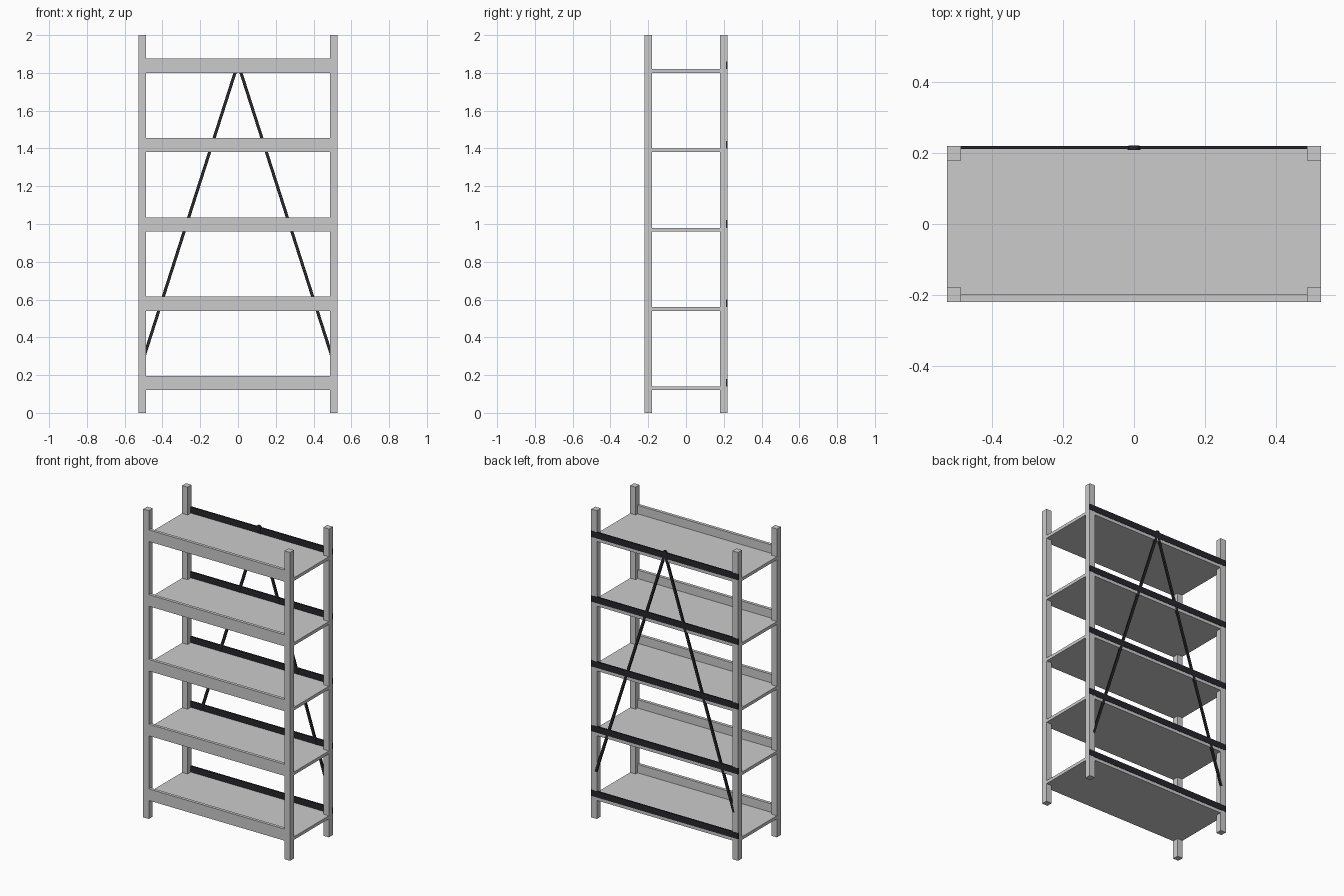
import bpy
from mathutils import Matrix, Vector

if "Cube" in bpy.data.objects:
    bpy.data.objects.remove(bpy.data.objects["Cube"])

X, Y, H = 0.527, 0.219, 2.0      # half width, half depth, height
POST = 0.04
LEVELS = [0.12 + 0.42 * i for i in range(5)]

dark = bpy.data.materials.new("dark_metal")
dark.diffuse_color = (0.02, 0.02, 0.025, 1)
dark.use_nodes = True
dark.node_tree.nodes["Principled BSDF"].inputs["Base Color"].default_value = dark.diffuse_color


def box(name, lo, hi, mat=None):
    lo, hi = Vector(lo), Vector(hi)
    bpy.ops.mesh.primitive_cube_add(size=1)
    ob = bpy.context.object
    ob.name = name
    size = hi - lo
    ob.data.transform(Matrix.Translation((lo + hi) / 2) @ Matrix.Diagonal((*size, 1)))
    if mat:
        ob.data.materials.append(mat)
    return ob


# Four corner posts
for side, sx in (("left", -1), ("right", 1)):
    for face, sy in (("front", -1), ("back", 1)):
        cx, cy = sx * (X - POST / 2), sy * (Y - POST / 2)
        box(f"{face}_{side}_post", (cx - POST / 2, cy - POST / 2, 0),
            (cx + POST / 2, cy + POST / 2, H))

for i, z in enumerate(LEVELS):
    # Shelf board, front lip and dark rear rail
    box(f"shelf_{i}", (-X + 0.0005, -Y + 0.001, z), (X - 0.0005, Y - 0.001, z + 0.02))
    box(f"front_rail_{i}", (-X + POST, -Y, z), (X - POST, -Y + 0.02, z + 0.075))
    box(f"back_rail_{i}", (-X, Y - 0.008, z + 0.02), (X, Y + 0.001, z + 0.06), dark)

# Diagonal braces leaning from the lower posts to the top centre
for side, sx in (("left", -1), ("right", 1)):
    a, b = Vector((sx * 0.495, 0.2145, 0.305)), Vector((0, 0.2145, 1.85))
    brace = box(f"{side}_brace", (-0.008, -0.005, 0), (0.008, 0.005, (b - a).length), dark)
    d = (b - a).normalized()
    side_axis = Vector((0, 1, 0)).cross(d)
    rot = Matrix((side_axis, Vector((0, 1, 0)), d)).transposed().to_4x4()
    brace.data.transform(Matrix.Translation(a) @ rot)

# Bolt where the braces meet
bpy.ops.mesh.primitive_cylinder_add(vertices=20, radius=0.016, depth=0.012,
                                    location=(0, 0.2145, 1.855), rotation=(1.5708, 0, 0))
bolt = bpy.context.object
bolt.name = "brace_bolt"
bolt.data.materials.append(dark)
bpy.ops.object.shade_smooth_by_angle()
